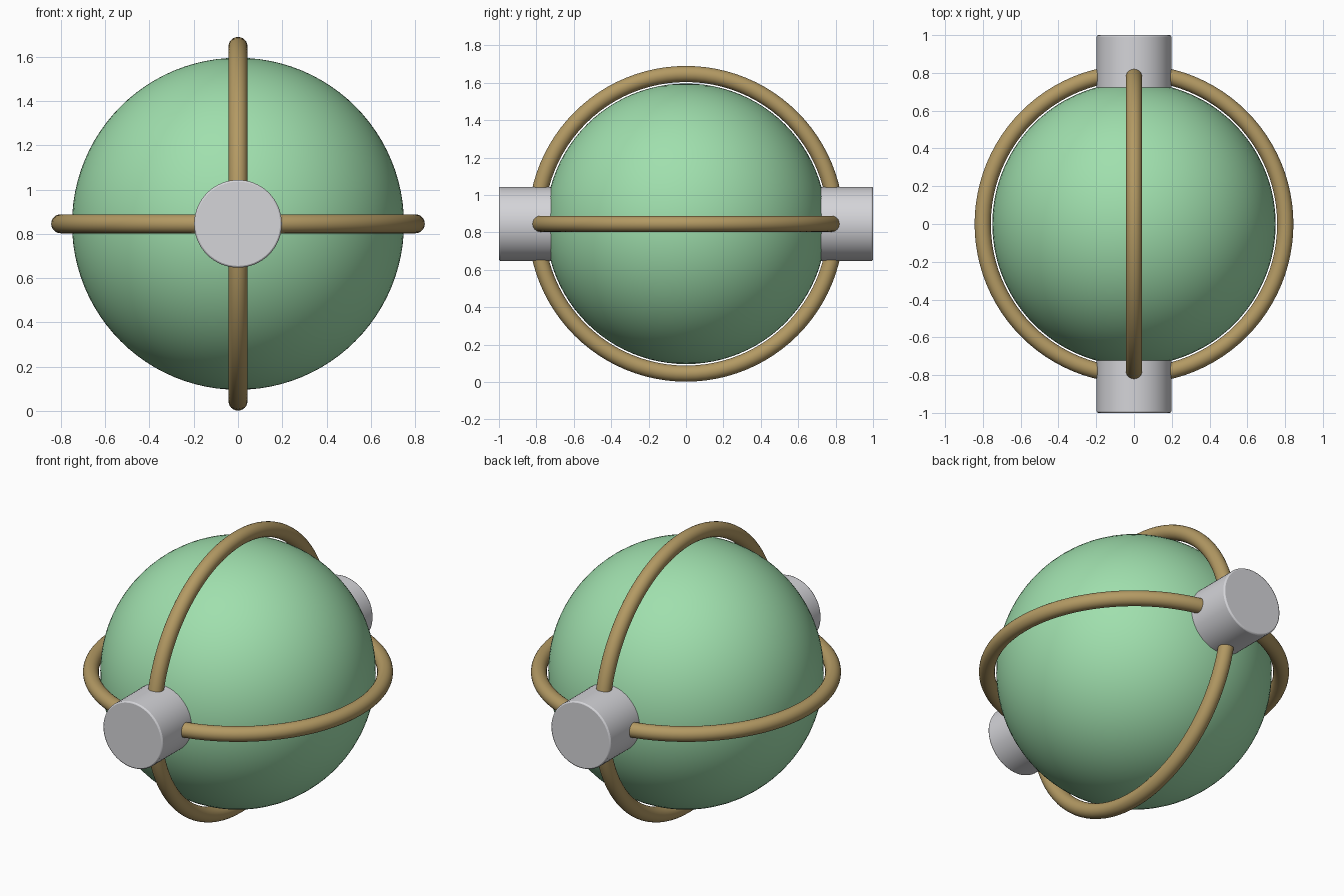
import bpy, math

if "Cube" in bpy.data.objects:
    bpy.data.objects.remove(bpy.data.objects["Cube"])

CZ = 0.846  # height of the centre


def material(name, rgb):
    m = bpy.data.materials.new(name)
    m.diffuse_color = (*rgb, 1)
    m.use_nodes = True
    m.node_tree.nodes["Principled BSDF"].inputs["Base Color"].default_value = m.diffuse_color
    return m


green = material("soft_green", (0.35, 0.74, 0.42))
brass = material("dull_brass", (0.45, 0.32, 0.125))
grey = material("light_grey", (0.66, 0.66, 0.69))


def finish(name, mat, angle=40):
    ob = bpy.context.object
    ob.name = name
    ob.data.materials.append(mat)
    bpy.ops.object.shade_smooth_by_angle(angle=math.radians(angle))
    return ob


# Round body
bpy.ops.mesh.primitive_uv_sphere_add(segments=96, ring_count=48, radius=0.75, location=(0, 0, CZ))
finish("body", green)

# Two crossed hoops around the body
for name, rot in (("horizontal_hoop", (0, 0, 0)), ("vertical_hoop", (0, math.pi / 2, 0))):
    bpy.ops.mesh.primitive_torus_add(major_segments=96, minor_segments=24, major_radius=0.801,
                                     minor_radius=0.043, location=(0, 0, CZ), rotation=rot)
    finish(name, brass)

# Capped hubs at the front and back, where the hoops meet
for name, s in (("front_hub", -1), ("back_hub", 1)):
    bpy.ops.mesh.primitive_cylinder_add(vertices=64, radius=0.198, depth=0.32,
                                        location=(0, s * 0.84, CZ), rotation=(math.pi / 2, 0, 0))
    ob = finish(name, grey)
    bev = ob.modifiers.new("edge_bevel", 'BEVEL')
    bev.width = 0.008
    bev.segments = 2
    bev.limit_method = 'ANGLE'
    bev.angle_limit = math.radians(40)
